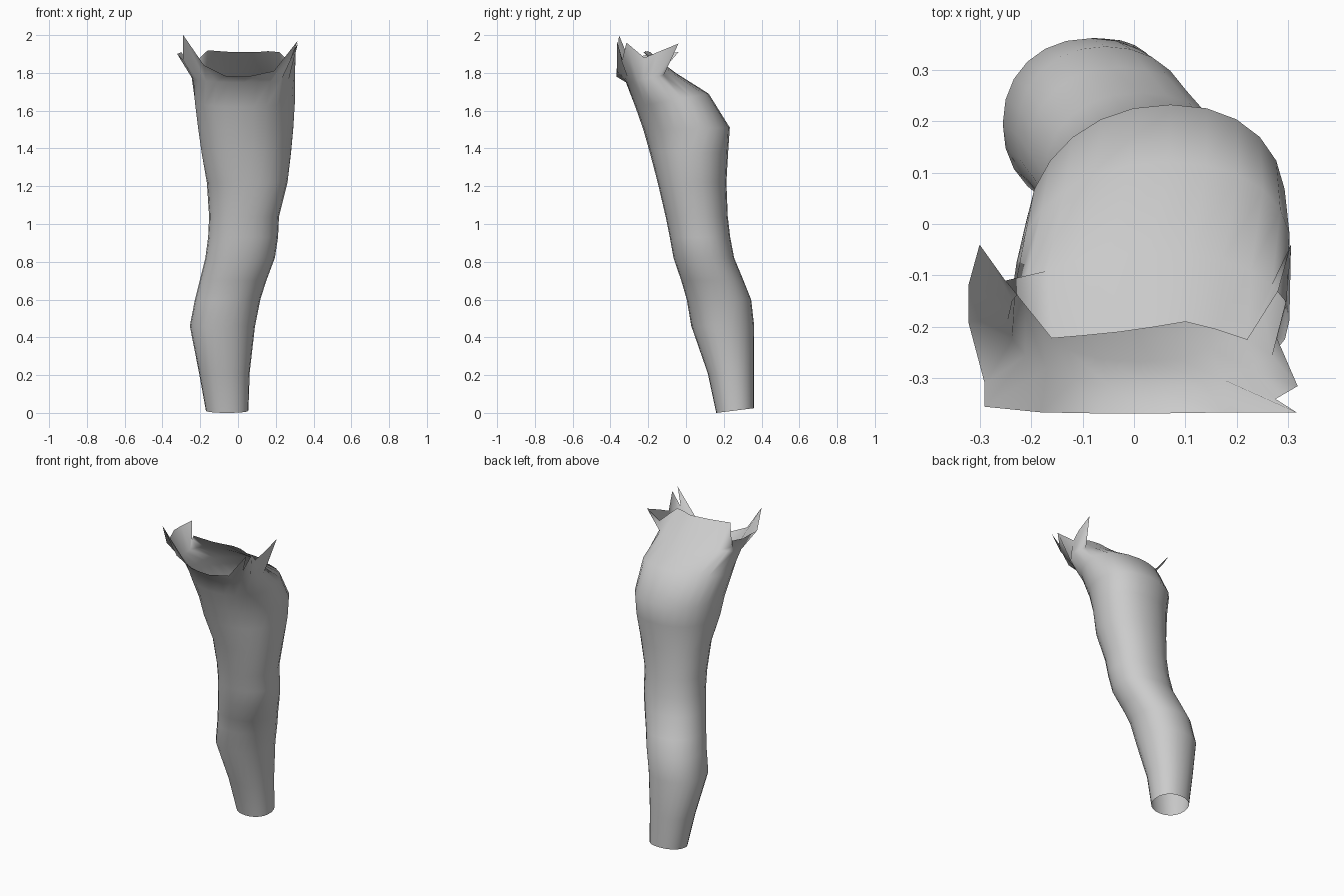
import bpy, bmesh, math

N = 24  # columns around the leg

# Leg cross-sections: front z, back z, x min, x max, y min, y max
RINGS = [
    (0.00, 0.025, -0.170, 0.055, 0.160, 0.360),
    (0.21, 0.22, -0.207, 0.062, 0.115, 0.361),
    (0.46, 0.46, -0.255, 0.090, 0.028, 0.361),
    (0.60, 0.60, -0.228, 0.118, 0.004, 0.345),
    (0.70, 0.70, -0.203, 0.150, -0.025, 0.305),
    (0.82, 0.82, -0.173, 0.195, -0.066, 0.255),
    (0.93, 0.93, -0.158, 0.212, -0.086, 0.234),
    (1.04, 1.04, -0.153, 0.217, -0.108, 0.221),
    (1.22, 1.22, -0.165, 0.262, -0.150, 0.214),
    (1.38, 1.38, -0.192, 0.280, -0.192, 0.223),
    (1.50, 1.51, -0.210, 0.292, -0.226, 0.232),
    (1.62, 1.69, -0.228, 0.302, -0.268, 0.120),
    (1.75, 1.80, -0.245, 0.302, -0.318, -0.055),
]

# Ragged top rim, anticlockwise from the right side
RIM = [
    (0.295, -0.15, 1.91), (0.305, -0.04, 1.955), (0.28, -0.13, 1.85),
    (0.22, -0.225, 1.91), (0.16, -0.205, 1.915), (0.10, -0.19, 1.91),
    (0.04, -0.20, 1.91), (-0.03, -0.21, 1.91), (-0.10, -0.217, 1.915),
    (-0.16, -0.222, 1.92), (-0.25, -0.11, 1.83), (-0.30, -0.04, 1.91),
    (-0.322, -0.12, 1.90), (-0.322, -0.19, 1.90), (-0.29, -0.31, 1.87),
    (-0.29, -0.355, 2.00), (-0.18, -0.366, 1.84), (-0.07, -0.368, 1.785),
    (0.05, -0.368, 1.78), (0.19, -0.366, 1.81), (0.316, -0.366, 1.97),
    (0.275, -0.34, 1.86), (0.318, -0.315, 1.96), (0.277, -0.22, 1.88),
]


def soft(v):
    """Slightly squared ellipse."""
    return math.copysign(abs(v) ** 0.93, v)


def section(zf, zb, x0, x1, y0, y1):
    pts = []
    lean = 0.03 if 1.3 < zf < 1.7 else 0.0
    for j in range(N):
        a = 2 * math.pi * j / N
        c, s = soft(math.cos(a)), soft(math.sin(a))
        pts.append(((x0 + x1) / 2 + c * (x1 - x0) / 2 + lean * s,
                    (y0 + y1) / 2 + s * (y1 - y0) / 2,
                    zf + (zb - zf) * (1 + s) / 2))
    return pts


# Open leg shell lofted from the bottom opening to the ragged rim
bm = bmesh.new()
loops = [[bm.verts.new(p) for p in pts]
         for pts in [section(*r) for r in RINGS] + [RIM]]
for low, high in zip(loops, loops[1:]):
    for j in range(N):
        k = (j + 1) % N
        bm.faces.new((low[j], low[k], high[k], high[j])).smooth = True
mesh = bpy.data.meshes.new("leg_shell")
bm.to_mesh(mesh)
bm.free()
leg = bpy.data.objects.new("leg_shell", mesh)
bpy.context.collection.objects.link(leg)
